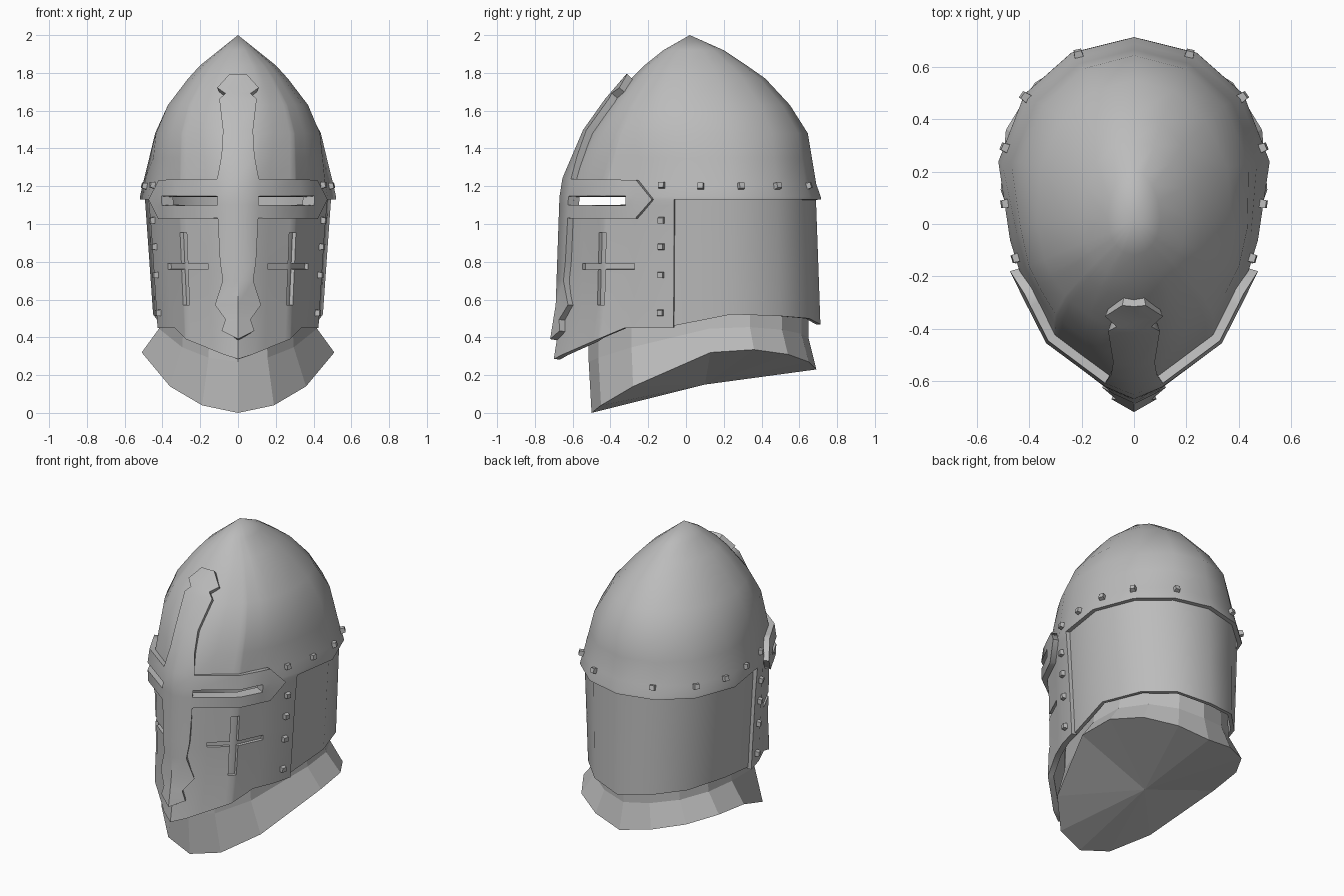
import bpy, bmesh, math
from mathutils import Vector

cube = bpy.data.objects.get("Cube")
if cube:
    bpy.data.objects.remove(cube, do_unlink=True)

steel = bpy.data.materials.new("steel_grey")
steel.use_nodes = True
colour = (0.5, 0.5, 0.5, 1)
steel.diffuse_color = colour
steel.node_tree.nodes["Principled BSDF"].inputs["Base Color"].default_value = colour

# Half outline seen from above, front keel to back
PLAN = [(0, -.615), (.09, -.575), (.31, -.42), (.44, -.17), (.475, -.06),
        (.52, .24), (.42, .5), (.24, .66), (0, .72)]
# Height, half width, front y, back y
LEVELS = [(.29, .455, -.70, .74), (.57, .475, -.655, .73), (1.0, .505, -.64, .715),
          (1.14, .52, -.635, .715), (1.21, .505, -.63, .69), (1.48, .455, -.515, .645),
          (1.63, .38, -.41, .55), (1.77, .265, -.29, .42), (1.84, .2, -.22, .32),
          (1.92, .1, -.12, .2), (2, 0, .02, .02)]
CY = .02


def lerp_table(table, k):
    """Rows of numbers interpolated by their first column."""
    k = min(max(k, table[0][0]), table[-1][0])
    for a, b in zip(table, table[1:]):
        if k <= b[0]:
            f = (k - a[0]) / (b[0] - a[0])
            return [p + (q - p) * f for p, q in zip(a, b)]


PLAN_T = [(i, *p) for i, p in enumerate(PLAN)]


def surface(t, z):
    """Helmet skin: t runs around (0 front, 8 back, negative on the right)."""
    t = (t + 8) % 16 - 8
    _, px, py = lerp_table(PLAN_T, abs(t))
    _, w, front, back = lerp_table(LEVELS, z)
    # the keel rounds off towards the top
    k = min(max((z - 1.2) / .6, 0), 1)
    a = abs(t) * math.pi / 8
    reach = CY - PLAN[0][1] if a < math.pi / 2 else PLAN[-1][1] - CY
    px += (.52 * math.sin(a) - px) * k
    py += (CY - reach * math.cos(a) - py) * k
    if py < CY:
        y = CY + (py - CY) * (front - CY) / (PLAN[0][1] - CY)
    else:
        y = CY + (py - CY) * (back - CY) / (PLAN[-1][1] - CY)
    return Vector((math.copysign(px, t) * w / .52, y, min(z, 2)))


def normal(t, z):
    e = .02
    dt = surface(t + e, z) - surface(t - e, z)
    dz = surface(t, z + e) - surface(t, z - e)
    n = dt.cross(dz)
    return n.normalized() if n.length > 1e-7 else Vector((0, 0, 1))


def t_at(x, z):
    """Front-side t whose x is the given half width."""
    lo, hi = 0, 4
    for _ in range(30):
        mid = (lo + hi) / 2
        lo, hi = (mid, hi) if surface(mid, z).x < x else (lo, mid)
    return round(lo, 5)


def finish(name, bm, angle=50):
    bmesh.ops.recalc_face_normals(bm, faces=bm.faces)
    me = bpy.data.meshes.new(name)
    bm.to_mesh(me)
    bm.free()
    me.materials.append(steel)
    ob = bpy.data.objects.new(name, me)
    bpy.context.collection.objects.link(ob)
    if angle:
        bpy.ops.object.select_all(action='DESELECT')
        ob.select_set(True)
        bpy.context.view_layer.objects.active = ob
        bpy.ops.object.shade_smooth_by_angle(angle=math.radians(angle))
    return ob


def plate(name, cells, inner, outer):
    """Thick closed plate lying on the skin, from (t, z) polygons."""
    bm = bmesh.new()
    pairs, edges = {}, {}
    for cell in cells:
        loop = []
        for t, z in cell:
            p = surface(t, z)
            key = tuple(round(c, 4) for c in p)
            if key not in pairs:
                n = normal(t, z)
                pairs[key] = (bm.verts.new(p + n * outer), bm.verts.new(p + n * inner))
            if key not in loop:
                loop.append(key)
        if len(loop) < 3:
            continue
        bm.faces.new([pairs[k][0] for k in loop])
        bm.faces.new([pairs[k][1] for k in reversed(loop)])
        for a, b in zip(loop, loop[1:] + loop[:1]):
            edges.setdefault(frozenset((a, b)), []).append((a, b))
    for uses in edges.values():
        if len(uses) == 1:
            a, b = uses[0]
            bm.faces.new([pairs[b][0], pairs[a][0], pairs[a][1], pairs[b][1]])
    return finish(name, bm)


def mirrored(cells):
    return cells + [[(-t, z) for t, z in reversed(c)] for c in cells]


def quad(t0, t1, z0, z1):
    return [(t0, z0), (t1, z0), (t1, z1), (t0, z1)]


# Crown and face plate in one piece, with eye slits and breath crosses
RIM, SLIT = 1.13, (1.10, 1.145)
cols = [0, 1, 1.36, 1.87, 2, 2.06, 2.5, 2.65, 3, 4, 5, 6, 7, 8]
rows = [0, .57, .76, .79, .955, SLIT[0], RIM, SLIT[1], 1.21, 1.35, 1.48, 1.63,
        1.77, 1.84, 1.92, 2]
FACE_EDGE = [(0, .285), (1, .31), (2, .39), (2.5, .45), (4, .45)]
shell, crosses = [], []
for t0, t1 in zip(cols, cols[1:]):
    for z0, z1 in zip(rows, rows[1:]):
        t, z = (t0 + t1) / 2, (z0 + z1) / 2
        cell = quad(t0, t1, z0, z1)
        if z0 == 0:
            cell[0] = (t0, lerp_table(FACE_EDGE, t0)[1])
            cell[1] = (t1, lerp_table(FACE_EDGE, t1)[1])
        if (t > 4 and z < RIM) or (1 < t < 2.5 and SLIT[0] < z < SLIT[1]):
            continue
        upright = 1.87 < t < 2.06 and .57 < z < .955
        bar = 1.36 < t < 2.65 and .76 < z < .79
        (crosses if upright or bar else shell).append(cell)
plate("crown_and_face_plate", mirrored(shell), -.035, 0)
plate("breath_cross_floors", mirrored(crosses), -.035, -.02)

# Recessed plate around the neck
NECK_EDGE = [(3.8, .46), (4, .46), (5, .52), (6, .512), (7, .5), (8, .47)]
neck = []
for (t0, b0), (t1, b1) in zip(NECK_EDGE, NECK_EDGE[1:]):
    neck.append([(t0, b0), (t1, b1), (t1, .8), (t0, .8)])
    neck.append(quad(t0, t1, .8, 1.16))
plate("neck_plate", mirrored(neck), -.045, -.022)

# Raised cross: upright bar as (height, half width), then pointed arms
BAR = [(1.77, .04), (1.70, .10), (1.67, .06), (1.64, .09), (1.48, .07), (1.35, .075),
       (1.23, None), (SLIT[1], None), (SLIT[0], None), (1.03, None), (.8, .08),
       (.7, .065), (.57, .10), (.49, .05), (.43, .07), (.385, 0)]
side = [(1 if w is None else t_at(w, z) if w else 0, z) for z, w in BAR]
cross = []
for (ta, za), (tb, zb) in zip(side, side[1:]):
    cross.append([(0, zb), (tb, zb), (ta, za), (0, za)])
top, bottom = 1.23, 1.03
for t0, t1 in ((1, 2), (2, 2.5), (2.5, 2.7)):
    cross.append(quad(t0, t1, SLIT[1], top))
    cross.append(quad(t0, t1, bottom, SLIT[0]))
cross.append(quad(2.5, 2.7, *SLIT))
cross.append([(2.7, bottom), (3.05, RIM), (2.7, top), (2.7, SLIT[1]), (2.7, SLIT[0])])
plate("raised_cross", mirrored(cross), -.015, .035)

# Rivets down the face plate edge and along the crown rim
spots = [(3.42, z) for z in (1.205, 1.02, .88, .73, .53)]
spots += [(t, 1.2) for t in (4.47, 5.23, 6, 7.1)]
bm = bmesh.new()
for t, z in spots:
    for s in (1, -1):
        n = normal(s * t, z)
        made = bmesh.ops.create_cube(bm, size=.036)["verts"]
        for v in made:
            if v.co.z > 0:
                v.co.x *= .8
                v.co.y *= .8
        turn = n.to_track_quat('Z', 'Y').to_matrix().to_4x4()
        bmesh.ops.transform(bm, matrix=turn, verts=made)
        bmesh.ops.translate(bm, vec=surface(s * t, z) + n * .006, verts=made)
finish("rivets", bm, 0)

# Flared collar, closed underneath by a fan
HEM = [(0, -.5, 0), (.19, -.45, .04), (.36, -.28, .14), (.51, .13, .32),
       (.49, .36, .335), (.38, .54, .31), (.2, .65, .27), (0, .69, .23)]
hem = HEM + [(-x, y, z) for x, y, z in HEM[-2:0:-1]]
bm = bmesh.new()
rings = []
for narrow, rise in ((1, 0), (.82, .45), (.78, 1)):
    ring = []
    for x, y, z in hem:
        depth = 1 if rise == 0 else 1.03 if y < 0 else .94
        ring.append(bm.verts.new((x * narrow, y * depth, z + (.6 - z) * rise)))
    rings.append(ring)
hub = bm.verts.new((0, .1, .15))
for i in range(len(hem)):
    j = (i + 1) % len(hem)
    bm.faces.new([hub, rings[0][j], rings[0][i]])
    for low, high in zip(rings, rings[1:]):
        bm.faces.new([low[i], low[j], high[j], high[i]])
finish("collar", bm, 0)
